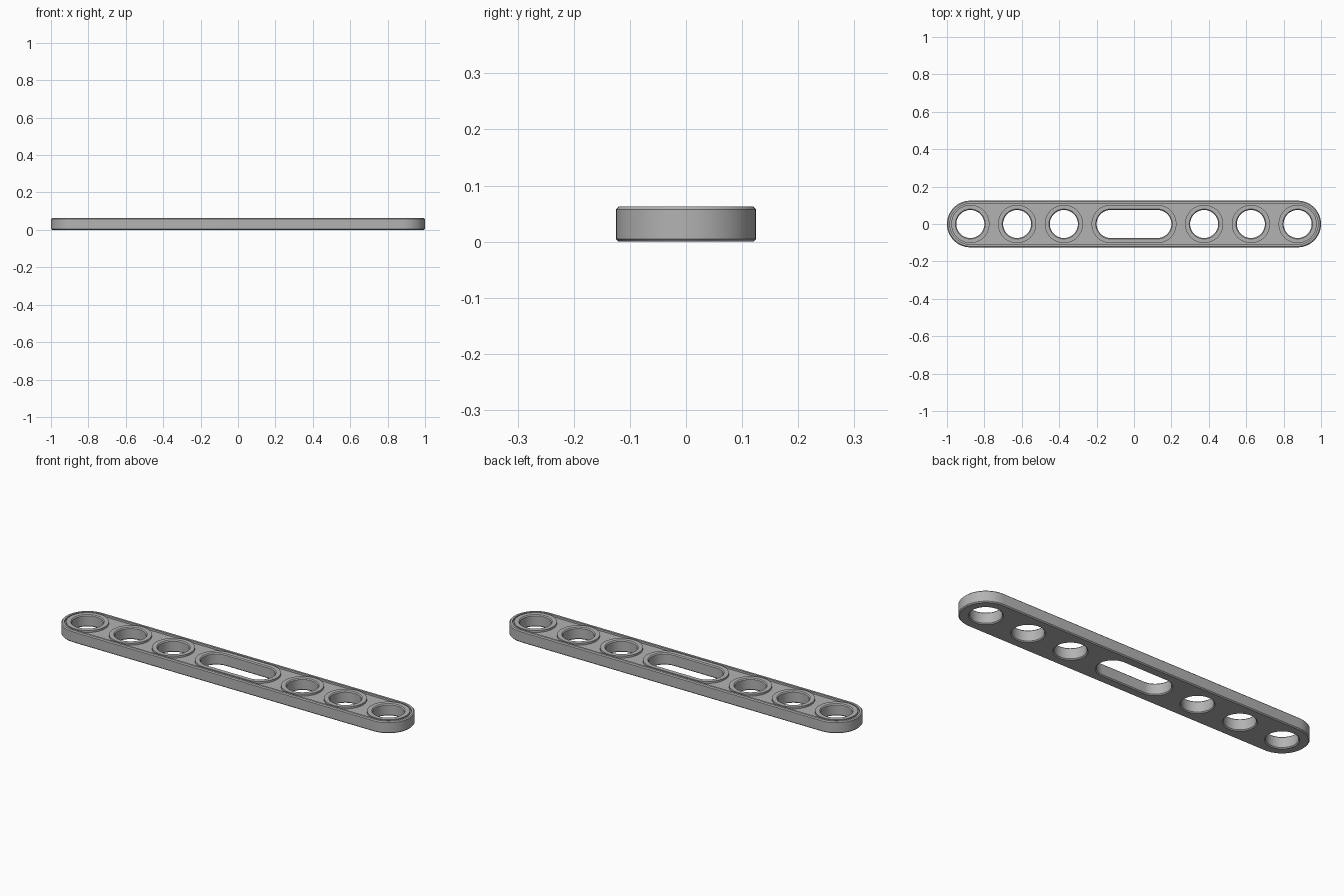
import bpy
import bmesh
import math

cube = bpy.data.objects.get("Cube")
if cube:
    bpy.data.objects.remove(cube, do_unlink=True)

HEIGHT = 0.0625
CHAMFER = 0.005
FLOOR = HEIGHT - 0.01      # level of the shallow pocket on top
OUTER = 0.125              # half width of the bar
BORE = 0.075               # hole radius
SPACING = 0.25
STEPS = 24                 # segments per half circle

grey = bpy.data.materials.new("Plain grey")
grey.use_nodes = True
colour = (0.45, 0.45, 0.45, 1)
grey.diffuse_color = colour
grey.node_tree.nodes["Principled BSDF"].inputs["Base Color"].default_value = colour

bm = bmesh.new()


def stadium(cx, half, radius, z):
    """Closed loop of vertices: two half circles joined by straight sides."""
    points = []
    for side in (1, -1):
        start = -math.pi / 2 if side > 0 else math.pi / 2
        # A plain circle shares the points where the halves meet
        count = STEPS + 1 if half > 0 else STEPS
        for i in range(count):
            a = start + math.pi * i / STEPS
            points.append((cx + side * half + radius * math.cos(a),
                           radius * math.sin(a), z))
    return [bm.verts.new(p) for p in points]


def wall(cx, half, profile):
    """Skin a radius/height profile around a stadium; return end loops."""
    loops = [stadium(cx, half, r, z) for r, z in profile]
    for low, high in zip(loops, loops[1:]):
        n = len(low)
        for i in range(n):
            j = (i + 1) % n
            bm.faces.new((low[i], low[j], high[j], high[i]))
    return loops[0], loops[-1]


def fill(loops):
    """Flat face bounded by an outline and its holes."""
    edges = [bm.edges.get((loop[i - 1], loop[i]))
             for loop in loops for i in range(len(loop))]
    bmesh.ops.triangle_fill(bm, edges=edges, use_beauty=True,
                            use_dissolve=False)


# Outer wall with chamfers and a raised border
ends = [wall(0, 1 - OUTER, [
    (OUTER - CHAMFER, 0), (OUTER, CHAMFER),
    (OUTER, HEIGHT - CHAMFER), (OUTER - CHAMFER, HEIGHT),
    (0.109, HEIGHT), (0.109, FLOOR)])]

# Round holes and central slot, each with a raised collar
hole_profile = [
    (BORE + CHAMFER, 0), (BORE, CHAMFER),
    (BORE, HEIGHT - CHAMFER), (BORE + CHAMFER, HEIGHT),
    (0.102, HEIGHT), (0.102, FLOOR)]
ends.append(wall(0, SPACING / 2, hole_profile))
for side in (-1, 1):
    for k in range(3):
        ends.append(wall(side * (1 - OUTER - k * SPACING), 0, hole_profile))

# Underside and pocket floor
fill([e[0] for e in ends])
fill([e[1] for e in ends])
bmesh.ops.recalc_face_normals(bm, faces=bm.faces)

mesh = bpy.data.meshes.new("slotted_bar")
bm.to_mesh(mesh)
bm.free()
mesh.materials.append(grey)
bar = bpy.data.objects.new("slotted_bar", mesh)
bpy.context.collection.objects.link(bar)

bpy.ops.object.select_all(action="DESELECT")
bar.select_set(True)
bpy.context.view_layer.objects.active = bar
bpy.ops.object.shade_smooth_by_angle(angle=math.radians(30))
